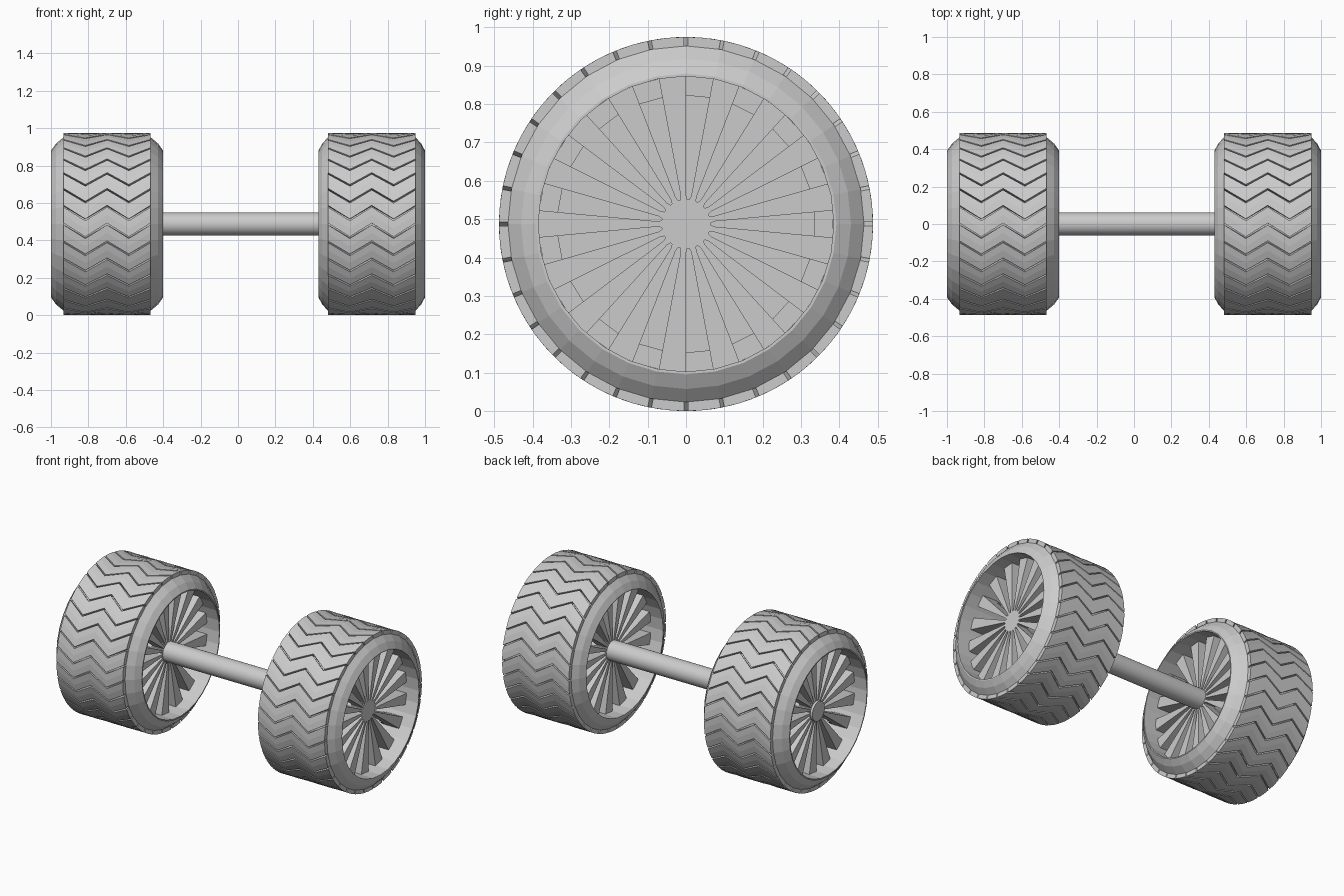
import bpy, bmesh
from math import sin, cos, pi, radians

if "Cube" in bpy.data.objects:
    bpy.data.objects.remove(bpy.data.objects["Cube"])

CZ = 0.4875          # axle height
R_TREAD = 0.4875     # outside of tread
R_BODY = 0.464       # tyre carcass under tread
R_HOLE = 0.385       # rim opening
SEG = 32             # tyre sides and tread rows
SPOKES = 17


def polar(x, r, a):
    """Point around the axle; angle runs from +z towards +y."""
    return (x, r * sin(a), CZ + r * cos(a))


def finish(name, bm, smooth=False):
    bmesh.ops.recalc_face_normals(bm, faces=bm.faces)
    me = bpy.data.meshes.new(name)
    bm.to_mesh(me)
    bm.free()
    ob = bpy.data.objects.new(name, me)
    bpy.context.collection.objects.link(ob)
    if smooth:
        bpy.context.view_layer.objects.active = ob
        ob.select_set(True)
        bpy.ops.object.shade_smooth_by_angle(angle=radians(35))
        ob.select_set(False)
    return ob


def tyre(name, cx, half, tread):
    # closed profile swept around the axle, hollow in the middle
    side = [(half, R_HOLE), (half, 0.392), (half - (half - tread) * 0.4, 0.43), (tread, R_BODY)]
    prof = side + [(-x, r) for x, r in reversed(side)]
    bm = bmesh.new()
    rings = [[bm.verts.new(polar(cx + x, r, 2 * pi * k / SEG)) for x, r in prof]
             for k in range(SEG)]
    n = len(prof)
    for k in range(SEG):
        a, b = rings[k], rings[(k + 1) % SEG]
        for i in range(n):
            j = (i + 1) % n
            bm.faces.new((a[i], a[j], b[j], b[i]))
    finish(name, bm)


def tread_blocks(name, cx, tread):
    # zigzag bars separated by narrow grooves
    bm = bmesh.new()
    step, groove, amp = 2 * pi / SEG, 0.02, 0.15
    for k in range(SEG):
        cols = []
        for i in range(5):
            x = cx - tread + 2 * tread * i / 4
            off = k * step - (amp if i % 2 else 0)
            angs = [off + groove / 2, off + step / 2, off + step - groove / 2]
            loop = [(R_TREAD, a) for a in angs] + [(R_BODY - 0.004, a) for a in reversed(angs)]
            cols.append([bm.verts.new(polar(x, r, a)) for r, a in loop])
        for a, b in zip(cols, cols[1:]):
            for i in range(6):
                j = (i + 1) % 6
                bm.faces.new((a[i], a[j], b[j], b[i]))
        bm.faces.new(cols[0])
        bm.faces.new(cols[-1])
    finish(name, bm)


def prism(bm, outline, x0, x1):
    """Extrude a polar outline (r, angle) along the axle."""
    a = [bm.verts.new(polar(x0, r, t)) for r, t in outline]
    b = [bm.verts.new(polar(x1, r, t)) for r, t in outline]
    for i in range(len(a)):
        j = (i + 1) % len(a)
        bm.faces.new((a[i], a[j], b[j], b[i]))
    bm.faces.new(a)
    bm.faces.new(b)


def spoke_disc(name, x_face, direction, flip):
    # wedge spokes with equal gaps, rounded notches at the hub
    bm = bmesh.new()
    p = 2 * pi / SPOKES
    outline = []
    feet = []
    for k in range(SPOKES):
        s = k * p - p / 2              # spoke start, gap follows
        e = s + p / 2
        outline += [(R_HOLE, s), (R_HOLE, (s + e) / 2), (R_HOLE, e),
                    (0.075, e), (0.064, e + p * 0.14), (0.064, e + p * 0.36), (0.075, e + p / 2)]
        feet.append([(R_HOLE, s), (R_HOLE, e), (0.335, e), (0.335, s)])
    fl = -1 if flip else 1
    prism(bm, [(r, fl * t) for r, t in outline], x_face, x_face + direction * 0.08)
    # deeper foot of each spoke against the rim
    for f in feet:
        prism(bm, [(r, fl * t) for r, t in f],
              x_face + direction * 0.08, x_face + direction * 0.11)
    finish(name, bm)


def wheel(side, cx, half, tread):
    tyre(side + "_tyre", cx, half, tread)
    tread_blocks(side + "_tread", cx, tread)
    spoke_disc(side + "_spokes_plus", cx + half - 0.085, -1, False)
    spoke_disc(side + "_spokes_minus", cx - half + 0.085, 1, True)


wheel("left", -0.7, 0.3, 0.2325)
wheel("right", 0.715, 0.285, 0.234)

# axle through both hubs, its end just showing in the left one
bm = bmesh.new()
prism(bm, [(0.062, 2 * pi * k / 32) for k in range(32)], -0.93, 0.88)
finish("axle", bm, smooth=True)
